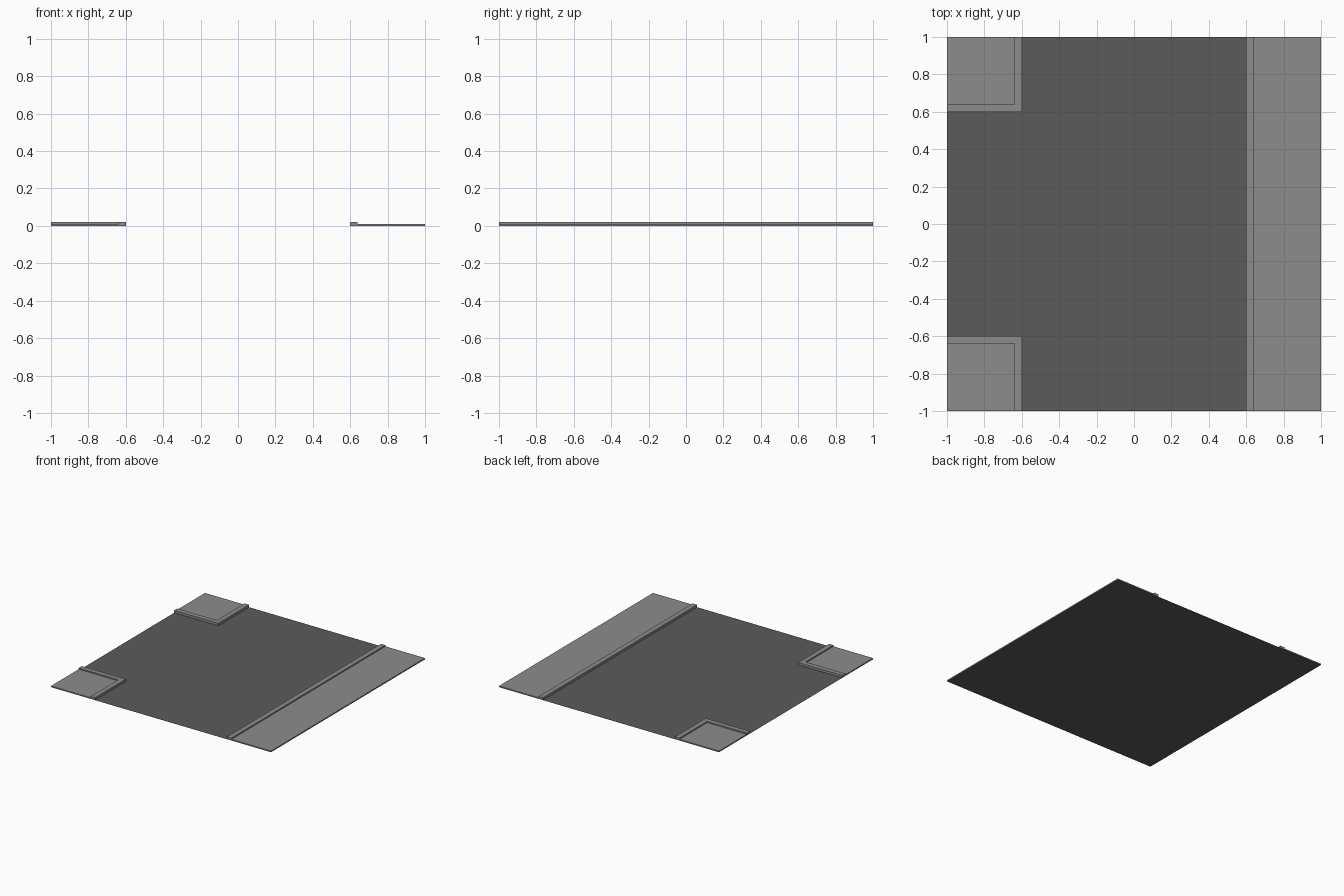
import bpy, bmesh

if "Cube" in bpy.data.objects:
    bpy.data.objects.remove(bpy.data.objects["Cube"])


def material(name, value):
    m = bpy.data.materials.new(name)
    m.diffuse_color = (value, value, value, 1)
    m.use_nodes = True
    m.node_tree.nodes["Principled BSDF"].inputs["Base Color"].default_value = m.diffuse_color
    return m


asphalt = material("dark asphalt", 0.105)
concrete = material("light concrete", 0.262)

# Kerb and pavement cross-section: distance from road centre, height
PROFILE = [(0.6, 0), (0.6, 0.02), (0.64, 0.02), (0.64, 0.01), (1, 0.01), (1, 0)]


def finish(bm, name, mat):
    mesh = bpy.data.meshes.new(name)
    bm.to_mesh(mesh)
    bm.free()
    mesh.materials.append(mat)
    ob = bpy.data.objects.new(name, mesh)
    bpy.context.collection.objects.link(ob)
    return ob


def sweep(name, stations):
    """Loft the profile through stations, each mapping distance to (x, y)."""
    bm = bmesh.new()
    rings = [[bm.verts.new((*st(t), z)) for t, z in PROFILE] for st in stations]
    n = len(PROFILE)
    for a, b in zip(rings, rings[1:]):
        for i in range(n):
            j = (i + 1) % n
            bm.faces.new((a[i], a[j], b[j], b[i]))
    bm.faces.new(rings[0])
    bm.faces.new(rings[-1])
    bmesh.ops.remove_doubles(bm, verts=bm.verts, dist=1e-4)
    bmesh.ops.recalc_face_normals(bm, faces=bm.faces)
    # The road slab already closes the underside
    under = [f for f in bm.faces if f.normal.z < -0.9]
    bmesh.ops.delete(bm, geom=under, context='FACES')
    bmesh.ops.dissolve_limit(bm, angle_limit=0.01, verts=bm.verts, edges=bm.edges)
    return finish(bm, name, concrete)


# Road surface across the whole tile
bm = bmesh.new()
bmesh.ops.create_grid(bm, x_segments=1, y_segments=1, size=1)
finish(bm, "road_surface", asphalt)

# Straight pavement along the right side
sweep("straight_pavement", [lambda t: (t, -1), lambda t: (t, 1)])

# Corner pavements on either side of the side road
for label, s in (("back", 1), ("front", -1)):
    sweep(label + "_corner_pavement",
          [lambda t: (-t, s), lambda t: (-t, s * t), lambda t: (-1, s * t)])
